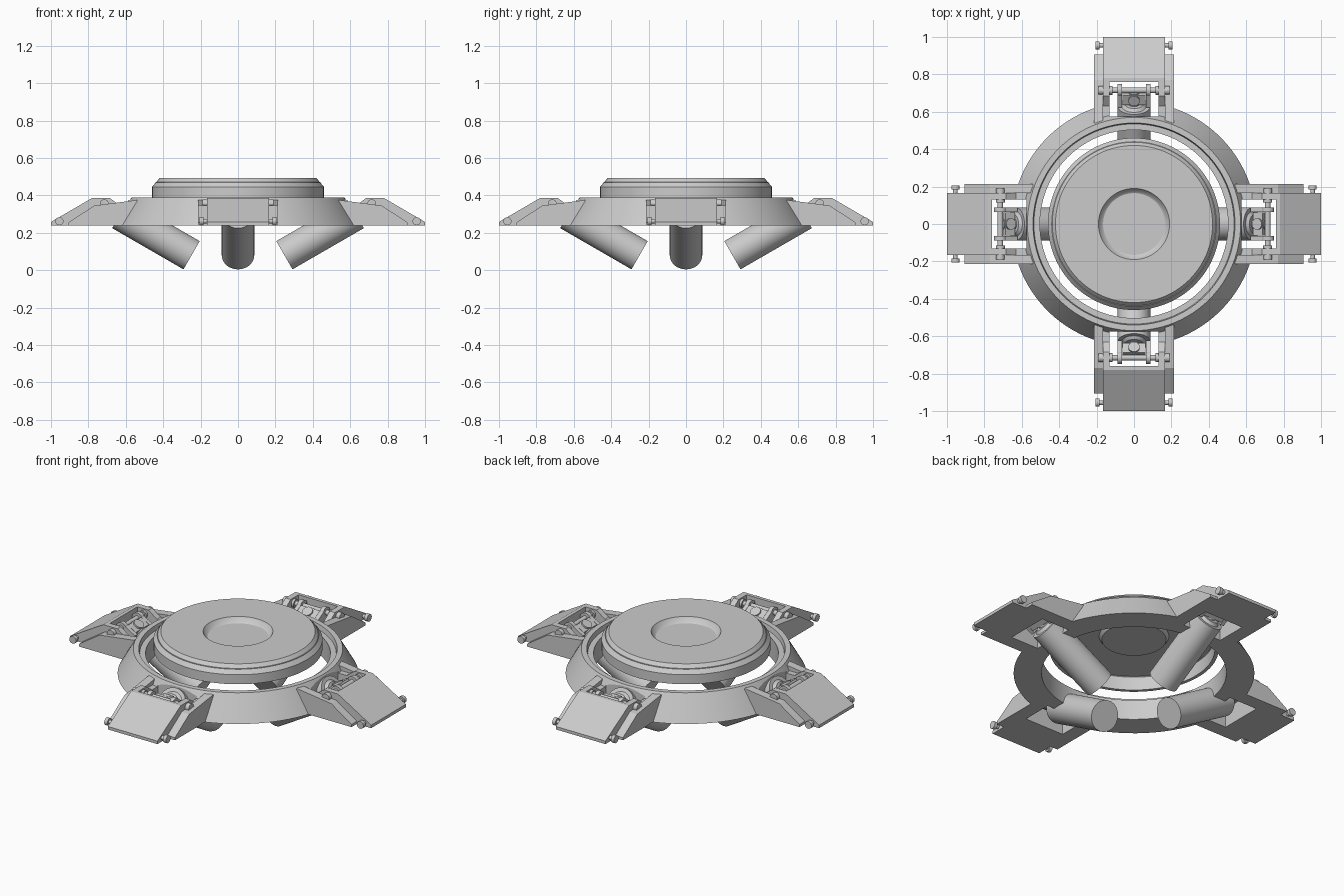
import bpy, bmesh, math
from mathutils import Matrix, Vector

if "Cube" in bpy.data.objects:
    bpy.data.objects.remove(bpy.data.objects["Cube"])


def make(name, bm):
    bmesh.ops.recalc_face_normals(bm, faces=bm.faces)
    me = bpy.data.meshes.new(name)
    bm.to_mesh(me)
    bm.free()
    ob = bpy.data.objects.new(name, me)
    bpy.context.collection.objects.link(ob)
    return ob


def smooth(ob, deg=30):
    bpy.ops.object.select_all(action='DESELECT')
    ob.select_set(True)
    bpy.context.view_layer.objects.active = ob
    bpy.ops.object.shade_smooth_by_angle(angle=math.radians(deg))


def lathe(name, prof, n=96, closed=False):
    """Revolve an (r, z) profile; a closed profile makes a ring."""
    bm = bmesh.new()
    vs = [bm.verts.new((r, 0, z)) for r, z in prof]
    es = [bm.edges.new(p) for p in zip(vs, vs[1:])]
    if closed:
        es.append(bm.edges.new((vs[-1], vs[0])))
    bmesh.ops.spin(bm, geom=vs + es, axis=(0, 0, 1), cent=(0, 0, 0),
                   angle=math.tau, steps=n)
    bmesh.ops.remove_doubles(bm, verts=bm.verts, dist=1e-5)
    ob = make(name, bm)
    smooth(ob)
    return ob


def prism(bm, prof, y0, y1):
    """Extrude an (x, z) side profile across y."""
    f = bm.faces.new([bm.verts.new((x, y0, z)) for x, z in prof])
    ext = bmesh.ops.extrude_face_region(bm, geom=[f])
    bmesh.ops.translate(bm, vec=(0, y1 - y0, 0),
                        verts=[v for v in ext['geom'] if isinstance(v, bmesh.types.BMVert)])


def rod(bm, a, b, r, r2=None, n=32):
    """Cylinder or cone between two points."""
    a, b = Vector(a), Vector(b)
    d = b - a
    m = Matrix.Translation((a + b) / 2) @ d.to_track_quat('Z', 'Y').to_matrix().to_4x4()
    bmesh.ops.create_cone(bm, cap_ends=True, segments=n, radius1=r,
                          radius2=r if r2 is None else r2, depth=d.length, matrix=m)


def around(ob):
    """Repeat a part built on +x at the other three sides."""
    for i in range(1, 4):
        c = ob.copy()
        c.name = f"{ob.name}_{i + 1}"
        c.rotation_euler.z = i * math.pi / 2
        bpy.context.collection.objects.link(c)


# Central hollow disc with a shallow dish
lathe("central_disc", [(0, .462), (.165, .462), (.175, .468), (.19, .492), (.42, .492),
                       (.46, .445), (.46, .388), (.44, .388), (.44, .472),
                       (.19, .472), (.175, .45), (0, .45)])

# Sloped outer ring with stepped inner lip
ring = lathe("outer_ring", [(.655, .24), (.57, .388), (.54, .388), (.535, .36),
                            (.503, .36), (.503, .24)], closed=True)

# Slots in the ring beneath each arm window
bm = bmesh.new()
for i in range(4):
    m = Matrix.Rotation(i * math.pi / 2, 4, 'Z') @ Matrix.Translation((.675, 0, .3))
    bmesh.ops.create_cube(bm, size=1, matrix=m @ Matrix.Diagonal((.2, .26, .4, 1)))
cutter = make("slot_cutter", bm)
cutter.hide_render = True
cutter.hide_set(True)
mod = ring.modifiers.new("slots", 'BOOLEAN')
mod.operation = 'DIFFERENCE'
mod.object = cutter

# Arm: wedge plate, window rails and lower outer cheeks
bm = bmesh.new()
prism(bm, [(.76, .24), (1, .24), (1, .258), (.78, .386), (.76, .386)], -.13, .13)
for s in (-1, 1):
    prism(bm, [(.56, .24), (1, .24), (1, .258), (.78, .386), (.685, .386),
               (.63, .345), (.56, .345)], s * .13, s * .165)
    prism(bm, [(.55, .24), (.905, .24), (.905, .256), (.77, .345), (.54, .375)],
          s * .165, s * .215)
around(make("arm", bm))

# Tip pins
bm = bmesh.new()
for s in (-1, 1):
    rod(bm, (.955, s * .15, .262), (.955, s * .19, .262), .012, n=16)
    rod(bm, (.955, s * .185, .262), (.955, s * .205, .262), .022, n=16)
pins = make("tip_pins", bm)
smooth(pins)
around(pins)

# Inclined cylinder
c, s30 = math.cos(math.pi / 6), .5


def along(t, y=0, up=0):
    return Vector((.248 + c * t - s30 * up, y, .08 + s30 * t + c * up))


bm = bmesh.new()
rod(bm, along(0), along(.44), .087, n=48)
cyl = make("inclined_cylinder", bm)
smooth(cyl)
around(cyl)

# Piston rod and neck
bm = bmesh.new()
rod(bm, along(.43), along(.455), .075, .05)
rod(bm, along(.44), along(.53), .03)
piston = make("piston_rod", bm)
smooth(piston)
around(piston)

# Clevis block with bolt and side lugs
bm = bmesh.new()
tilt = Matrix.Rotation(-math.pi / 6, 4, 'Y')
bmesh.ops.create_cube(bm, size=1, matrix=Matrix.Translation(along(.495)) @ tilt
                      @ Matrix.Diagonal((.06, .125, .06, 1)))
rod(bm, along(.495, up=.02), along(.495, up=.04), .03, n=24)
for s in (-1, 1):
    bmesh.ops.create_cube(bm, size=1, matrix=Matrix.Translation(along(.495, s * .076)) @ tilt
                          @ Matrix.Diagonal((.09, .024, .06, 1)))
    rod(bm, (.715, s * .064, .352), (.715, s * .088, .352), .034, n=24)
clevis = make("clevis", bm)
smooth(clevis)
around(clevis)

# Crossbar joining the window rails
bm = bmesh.new()
rod(bm, (.715, -.18, .355), (.715, .18, .355), .015, n=20)
for s in (-1, 1):
    rod(bm, (.715, s * .165, .355), (.715, s * .19, .355), .024, n=20)
    rod(bm, (.715, s * .115, .355), (.715, s * .13, .355), .024, n=20)
bar = make("crossbar", bm)
smooth(bar)
around(bar)
